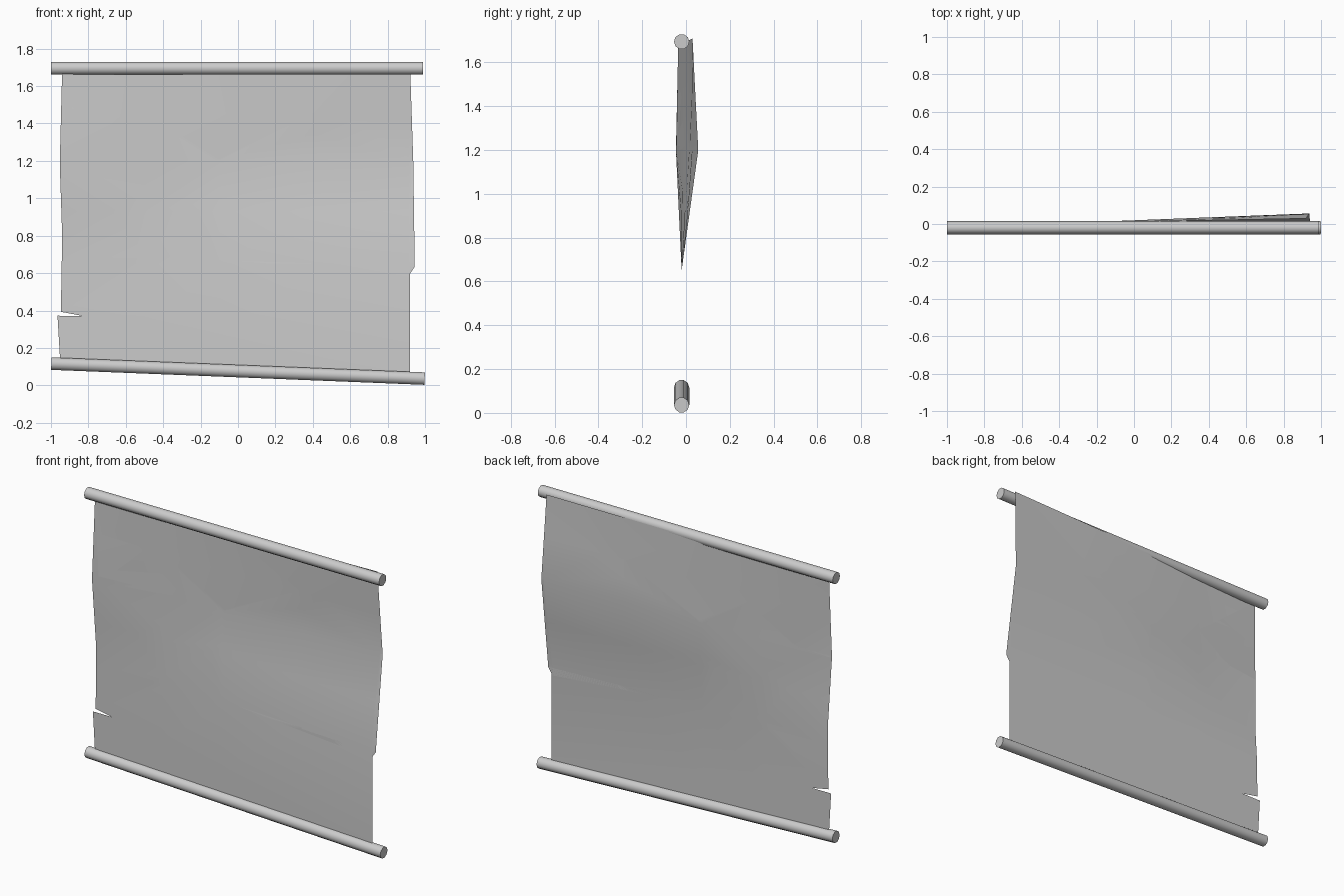
import bpy, bmesh, math
from mathutils import Vector

cube = bpy.data.objects.get("Cube")
if cube:
    bpy.data.objects.remove(cube, do_unlink=True)

grey = bpy.data.materials.new("plain grey")
grey.use_nodes = True
colour = (0.6, 0.6, 0.6, 1)
grey.diffuse_color = colour
grey.node_tree.nodes["Principled BSDF"].inputs["Base Color"].default_value = colour

BAR_Y = -0.02


def finish(obj, name):
    obj.name = obj.data.name = name
    obj.data.materials.append(grey)
    bpy.ops.object.select_all(action='DESELECT')
    obj.select_set(True)
    bpy.context.view_layer.objects.active = obj
    bpy.ops.object.shade_smooth_by_angle(angle=math.radians(40))


def bar(name, start, end):
    """Ten-sided rod between two points."""
    a, b = Vector(start), Vector(end)
    bpy.ops.mesh.primitive_cylinder_add(vertices=10, radius=0.035, depth=(b - a).length,
                                        location=(a + b) / 2)
    obj = bpy.context.object
    angle = math.atan2(b.z - a.z, b.x - a.x)
    obj.rotation_euler = (0, math.pi / 2 - angle, 0)
    finish(obj, name)


def ramp(t, points):
    """Piecewise linear interpolation."""
    for (t0, v0), (t1, v1) in zip(points, points[1:]):
        if t <= t1:
            f = max(0, (t - t0) / (t1 - t0))
            return v0 + f * (v1 - v0)
    return points[-1][1]


def bulge(x, z):
    """Depth of the billowing upper part of the cloth."""
    middle = ramp(x, [(-0.93, -0.026), (-0.1, 0.036), (0.93, 0.076)])
    top = ramp(x, [(-0.93, -0.015), (-0.1, 0.03), (0.93, 0.05)])
    return ramp(z, [(0.65, 0), (1.2, middle), (1.7, top)])


# Rods
bar("top_rod", (-1, BAR_Y, 1.695), (0.99, BAR_Y, 1.695))
bar("bottom_rod", (-0.998, BAR_Y, 0.116), (0.998, BAR_Y, 0.036))

# Torn cloth: outline with three slits
outline = [(-0.95, 0.115), (0.92, 0.04), (0.915, 0.59), (0, 0.665), (0.945, 0.635),
           (0.937, 1.2), (0.92, 1.71), (-0.94, 1.69), (-0.91, 1.22), (-0.355, 1.218),
           (-0.953, 1.185), (-0.94, 0.8), (-0.947, 0.393), (-0.51, 0.37), (-0.965, 0.372)]
bm = bmesh.new()
bm.faces.new([bm.verts.new((x, BAR_Y, z)) for x, z in outline])
bmesh.ops.triangulate(bm, faces=bm.faces[:])

# Cut the cloth along the folds
cuts = [((x, 0, 0), (1, 0, 0)) for x in (-0.5, -0.1, 0.4)]
cuts += [((0, 0, z), (0, 0, 1)) for z in (0.65, 0.93, 1.2, 1.45)]
for point, normal in cuts:
    bmesh.ops.bisect_plane(bm, geom=bm.verts[:] + bm.edges[:] + bm.faces[:],
                           plane_co=point, plane_no=normal)
for v in bm.verts:
    v.co.y += bulge(v.co.x, v.co.z)

mesh = bpy.data.meshes.new("cloth")
bm.to_mesh(mesh)
bm.free()
cloth = bpy.data.objects.new("cloth", mesh)
bpy.context.collection.objects.link(cloth)
finish(cloth, "torn_cloth")
